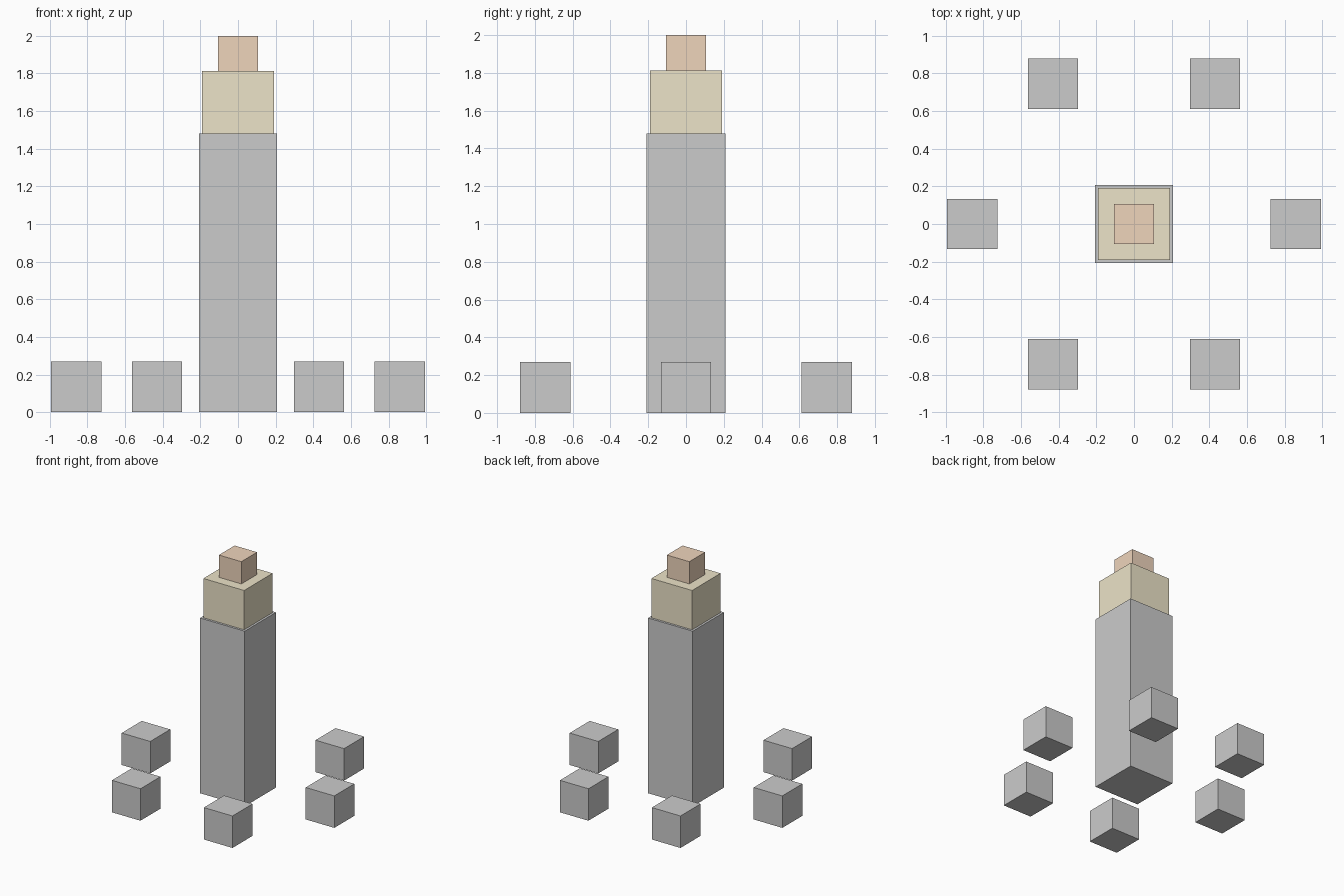
import bpy
from math import cos, sin, radians

if "Cube" in bpy.data.objects:
    bpy.data.objects.remove(bpy.data.objects["Cube"])


def material(name, color):
    mat = bpy.data.materials.new(name)
    mat.diffuse_color = color
    mat.use_nodes = True
    mat.node_tree.nodes["Principled BSDF"].inputs["Base Color"].default_value = mat.diffuse_color
    return mat


def block(name, x, y, z0, z1, width, mat=None):
    """Square block standing on z0 and reaching z1."""
    bpy.ops.mesh.primitive_cube_add(size=1, location=(x, y, (z0 + z1) / 2))
    obj = bpy.context.object
    obj.name = name
    obj.scale = (width, width, z1 - z0)
    bpy.ops.object.transform_apply(location=False, rotation=False, scale=True)
    if mat:
        obj.data.materials.append(mat)
    return obj


tan = material("tan", (0.84, 0.77, 0.58, 1))
orange = material("orange", (0.86, 0.66, 0.50, 1))

# Central stepped tower
block("tower_shaft", 0, 0, 0, 1.48, 0.417)
block("tower_upper_block", 0, 0, 1.48, 1.812, 0.38, tan)
block("tower_cap", 0, 0, 1.812, 2.0, 0.21, orange)

# Ring of six small blocks around the tower, all axis-aligned
RING_RADIUS = 0.86
for i in range(6):
    a = radians(60 * i)
    block(f"ring_block_{i + 1}", RING_RADIUS * cos(a), RING_RADIUS * sin(a),
          0, 0.27, 0.267)
